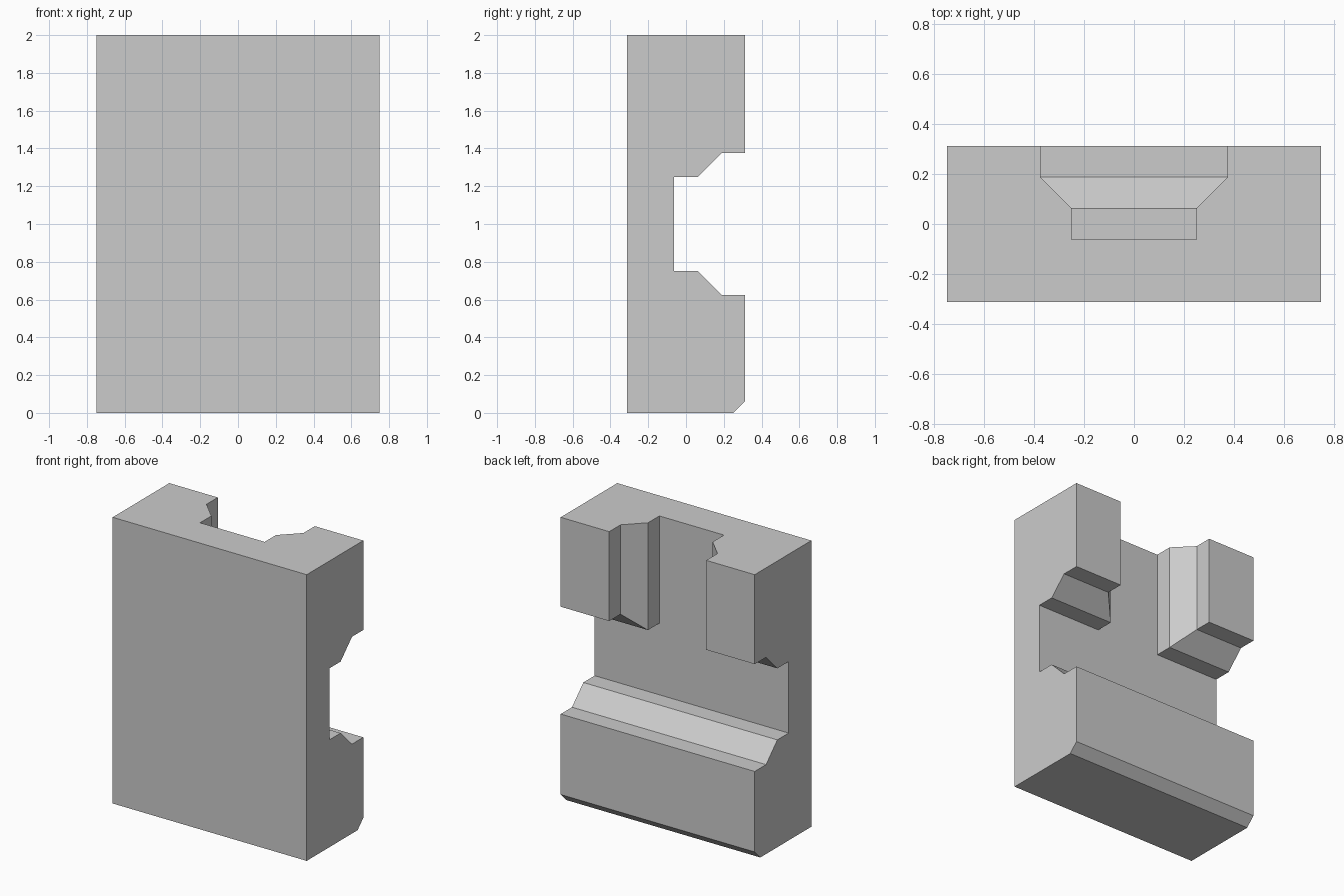
import bpy, bmesh, math
from mathutils import Vector

if "Cube" in bpy.data.objects:
    bpy.data.objects.remove(bpy.data.objects["Cube"])

HALF_W, HALF_D, HEIGHT = 0.75, 0.3125, 2.0
# Half of the stepped slot section: (half width, y), from mouth to floor
STEPS = [(0.375, HALF_D), (0.375, 0.1875), (0.25, 0.0625), (0.25, -0.0625)]


def prism(name, points, direction):
    """Extrude a closed planar outline along a direction."""
    bm = bmesh.new()
    face = bm.faces.new([bm.verts.new(p) for p in points])
    ext = bmesh.ops.extrude_face_region(bm, geom=[face], use_keep_orig=True)
    verts = [v for v in ext["geom"] if isinstance(v, bmesh.types.BMVert)]
    bmesh.ops.translate(bm, verts=verts, vec=Vector(direction))
    bmesh.ops.recalc_face_normals(bm, faces=bm.faces)
    mesh = bpy.data.meshes.new(name)
    bm.to_mesh(mesh)
    bm.free()
    obj = bpy.data.objects.new(name, mesh)
    bpy.context.collection.objects.link(obj)
    return obj


# Block: side outline with the cross slot and the chamfered lower back edge
side = [(-HALF_D, 0), (0.25, 0), (HALF_D, 0.0625)]
side += [(y, 1 - w) for w, y in STEPS]
side += [(y, 1 + w) for w, y in reversed(STEPS)]
side += [(HALF_D, HEIGHT), (-HALF_D, HEIGHT)]
block = prism("slotted_block", [(-HALF_W, y, z) for y, z in side],
              (2 * HALF_W, 0, 0))

# Upright slot: same section, running from the cross slot out of the top
section = [(0.375, HALF_D + 0.1)] + STEPS[1:]
outline = [(-w, y) for w, y in section] + [(w, y) for w, y in reversed(section)]
cutter = prism("upright_slot_cutter", [(x, y, 1) for x, y in outline], (0, 0, 1.2))
cutter.hide_render = True

cut = block.modifiers.new("upright_slot", 'BOOLEAN')
cut.operation, cut.solver, cut.object = 'DIFFERENCE', 'EXACT', cutter
bpy.context.view_layer.objects.active = block
bpy.ops.object.modifier_apply(modifier=cut.name)
bpy.data.objects.remove(cutter)

# Merge leftover coplanar faces
bm = bmesh.new()
bm.from_mesh(block.data)
bmesh.ops.remove_doubles(bm, verts=bm.verts, dist=1e-5)
bmesh.ops.dissolve_limit(bm, angle_limit=math.radians(1),
                         verts=bm.verts, edges=bm.edges)
bm.to_mesh(block.data)
bm.free()
